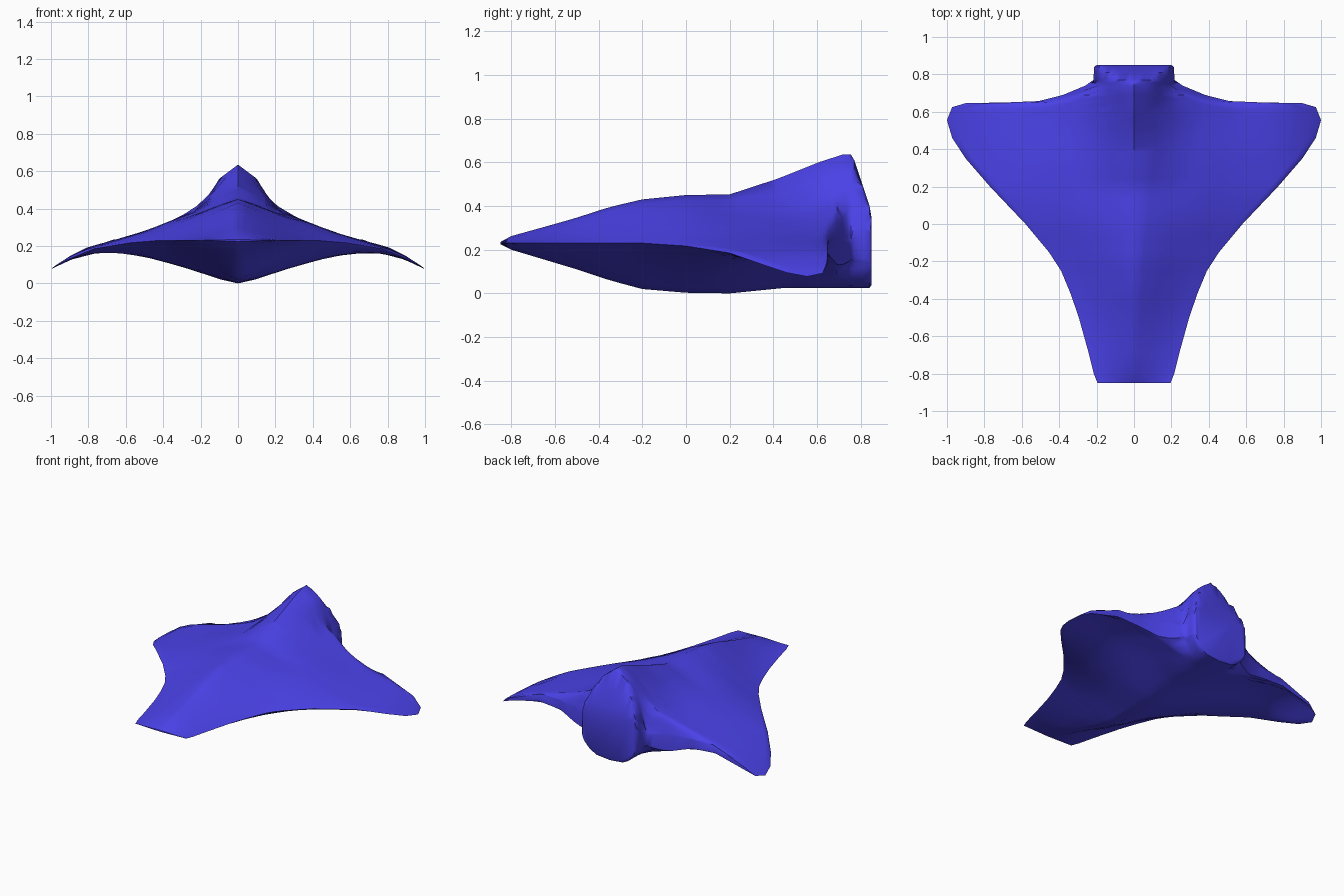
import bpy, bmesh, math

if "Cube" in bpy.data.objects:
    bpy.data.objects.remove(bpy.data.objects["Cube"])


def lerp(table, v):
    if v <= table[0][0]:
        return table[0][1]
    for (a, p), (b, q) in zip(table, table[1:]):
        if v <= b:
            return p + (q - p) * (v - a) / (b - a)
    return table[-1][1]


# plan outline: y, half width
WIDTH = [(-.85, .195), (-.8, .215), (-.68, .245), (-.5, .295), (-.37, .34), (-.25, .39),
         (-.15, .455), (0, .58), (.2, .77), (.35, .9), (.46, .972), (.555, 1), (.625, .972),
         (.646, .9), (.65, .68), (.657, .51), (.69, .38), (.74, .26), (.77, .217), (.84, .213), (.85, .2)]
# centreline top and keel: y, z
CREST = [(-.85, .235), (-.8, .262), (-.52, .34), (-.35, .395), (-.2, .43), (0, .45), (.2, .453),
         (.42, .525), (.62, .605), (.72, .635), (.77, .605)]
KEEL = [(-.85, .225), (-.8, .2), (-.5, .11), (-.35, .06), (-.2, .02), (0, .003), (.2, 0), (.45, .025)]
EDGE = [(-.2, .23), (0, .217), (.2, .185), (.35, .132), (.46, .095), (.555, .077), (.625, .092)]
# cross-sections: nose (fraction of width), rear wing and egg-shaped tail (x, z)
NOSE = [(0, 1), (.25, .77), (.5, .49), (.75, .23), (1, 0)]
REAR_TOP = [(0, .635), (.1, .56), (.13, .51), (.19, .43), (.27, .38), (.36, .33), (.5, .275),
            (.65, .235), (.8, .195), (.9, .145), (1, .08)]
REAR_LOW = [(0, .025), (.1, .04), (.2, .08), (.37, .13), (.5, .17), (.65, .185), (.8, .17),
            (.9, .125), (1, .075)]
EGG_TOP = [(0, .635), (.1, .56), (.13, .51), (.17, .44), (.19, .39), (.205, .33), (.217, .25)]
EGG_LOW = [(0, .025), (.1, .035), (.15, .06), (.19, .1), (.217, .16)]
# sloping rear face of the tail; centre position of each backswept row
TAIL_CAP = [(.75, .7), (.77, .61), (.81, .49), (.84, .4), (.85, .34)]
CENTRE = [(.2, .2), (.35, .29), (.46, .37), (.555, .45), (.625, .52), (.646, .57), (.65, .61),
          (.657, .65), (.69, .69), (.85, .85)]


def heights(x, y):
    s = min(max((y + .1) / .65, 0), 1)
    s = s * s * (3 - 2 * s)
    u = min(x / (lerp(WIDTH, y) if y < .555 else 1), 1)
    ze, zt, zb, k = lerp(EDGE, y), lerp(CREST, y), lerp(KEEL, y), lerp(NOSE, u)
    e = min(max((y - .69) / .07, 0), 1)
    rt = lerp(REAR_TOP, x) * (1 - e) + lerp(EGG_TOP, x) * e
    rb = lerp(REAR_LOW, x) * (1 - e) + lerp(EGG_LOW, x) * e
    if x < .36 and e == 0:
        rt = .33 + (rt - .33) * (zt - .33) / .305
    rb += (zb - .025) * max(0, 1 - x / .3)
    top = (1 - s) * (ze + (zt - ze) * k) + s * rt
    low = (1 - s) * (ze + (zb - ze) * k) + s * rb
    top = min(top, lerp(TAIL_CAP, y))
    if y > .845:
        low += .015
    return max(top, low + .002), low


# loft of top and bottom skins
half = [0, .12, .24, .36, .47, .57, .66, .75, .83, .9, .95, .98, 1]
cols = [-u for u in half[:0:-1]] + half
ys = {p[0] for p in WIDTH} | {-.6, -.43, -.31, -.2, -.07, .07, .14, .27, .41, .51, .59, .672, .715, .755, .81}
bm = bmesh.new()
tops, lows = [], []
for ye in sorted(ys):
    w = lerp(WIDTH, ye)
    c = lerp(CENTRE, ye) if ye > .2 else ye
    tr, lr = [], []
    for u in cols:
        x, a = u * w, abs(u)
        y = c + (ye - c) * a * a
        t, b = heights(abs(x), y)
        if a == 1 and ye < .63:
            t = b = lerp(EDGE, ye)
        elif .648 < ye < .76 and a > .7 and t > .23:
            t += (.235 - t) * ((a - .7) / .3) ** 2   # rolled trailing edge
        tr.append(bm.verts.new((x, y, t)))
        lr.append(bm.verts.new((x, y, b)))
    tops.append(tr)
    lows.append(lr)
n = len(cols)
for i in range(len(tops) - 1):
    for j in range(n - 1):
        bm.faces.new((tops[i][j], tops[i][j + 1], tops[i + 1][j + 1], tops[i + 1][j]))
        bm.faces.new((lows[i][j], lows[i + 1][j], lows[i + 1][j + 1], lows[i][j + 1]))
    # side walls (collapse to a sharp edge along the leading edge)
    for j in (0, n - 1):
        bm.faces.new((tops[i][j], tops[i + 1][j], lows[i + 1][j], lows[i][j]))
# nose and tail end faces
for k in (0, -1):
    bm.faces.new(tops[k] + lows[k][::-1])
bmesh.ops.remove_doubles(bm, verts=bm.verts, dist=.0005)
bmesh.ops.dissolve_degenerate(bm, edges=bm.edges, dist=.0005)
bmesh.ops.recalc_face_normals(bm, faces=bm.faces)
mesh = bpy.data.meshes.new("glider_hull")
bm.to_mesh(mesh)
bm.free()
hull = bpy.data.objects.new("glider_hull", mesh)
bpy.context.collection.objects.link(hull)

mat = bpy.data.materials.new("blue")
mat.diffuse_color = (.07, .055, .82, 1)
mat.use_nodes = True
mat.node_tree.nodes["Principled BSDF"].inputs["Base Color"].default_value = mat.diffuse_color
mesh.materials.append(mat)
bpy.context.view_layer.objects.active = hull
hull.select_set(True)
bpy.ops.object.shade_smooth_by_angle(angle=math.radians(50))
